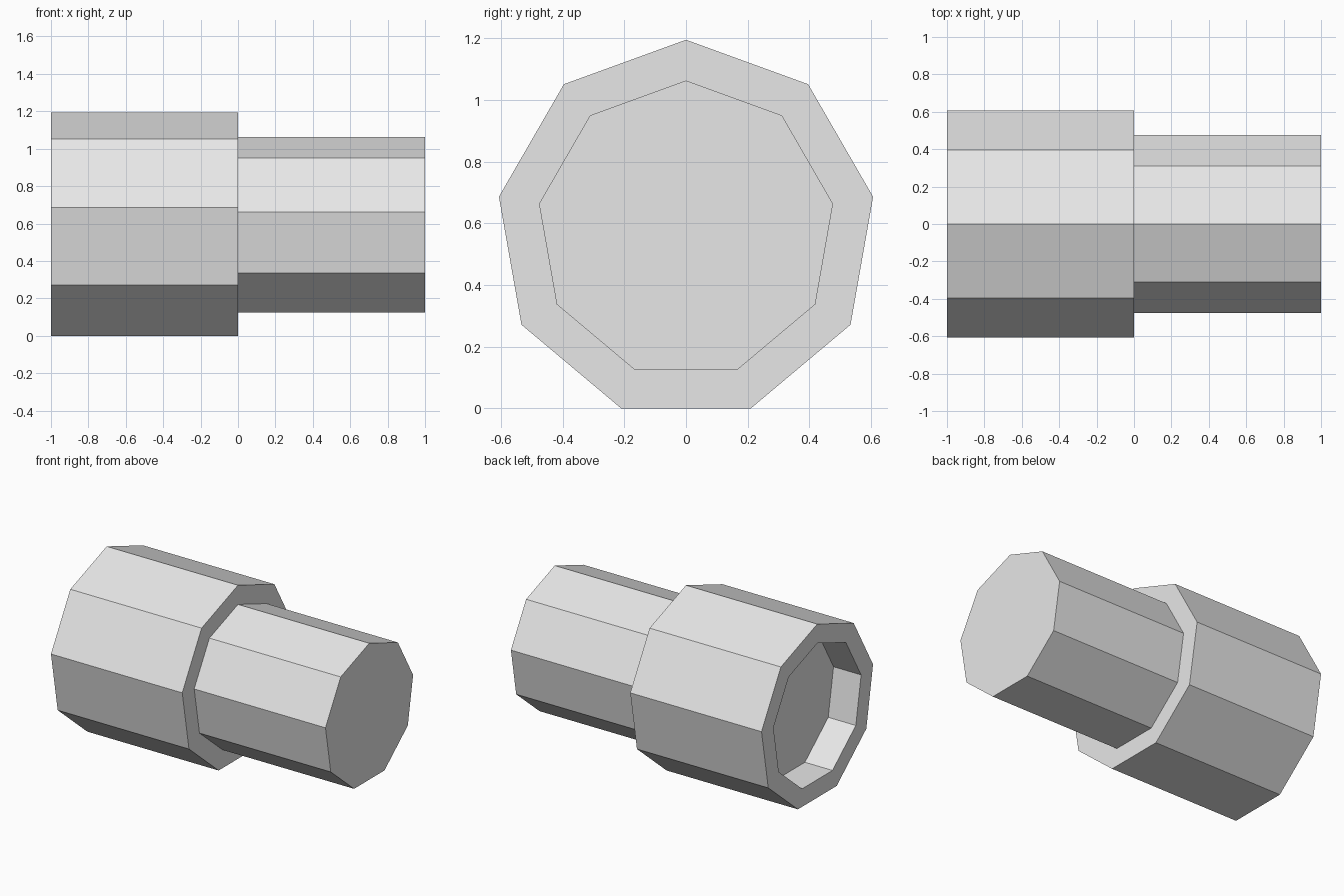
import bpy, bmesh, math

if "Cube" in bpy.data.objects:
    bpy.data.objects.remove(bpy.data.objects["Cube"], do_unlink=True)

SIDES = 9
OUTER, INNER = 0.616, 0.484
CENTRE_Z = OUTER * math.cos(math.pi / SIDES)   # bottom flat rests on z = 0
SOCKET_DEPTH = 0.21

# Single grey material
grey = bpy.data.materials.new("light grey")
grey.use_nodes = True
colour = (0.8, 0.8, 0.8, 1.0)
grey.diffuse_color = colour
grey.node_tree.nodes["Principled BSDF"].inputs["Base Color"].default_value = colour


def stepped_prism(name, profile):
    """Sweep (x, radius) points around the x axis as a faceted solid, capping both ends."""
    bm = bmesh.new()
    rings = []
    for x, r in profile:
        ring = []
        for i in range(SIDES):
            a = 2 * math.pi * i / SIDES
            ring.append(bm.verts.new((x, r * math.sin(a), CENTRE_Z + r * math.cos(a))))
        rings.append(ring)
    for a, b in zip(rings, rings[1:]):
        for i in range(SIDES):
            j = (i + 1) % SIDES
            bm.faces.new((a[i], a[j], b[j], b[i]))
    bm.faces.new(rings[0])
    bm.faces.new(rings[-1])
    bmesh.ops.recalc_face_normals(bm, faces=bm.faces)
    mesh = bpy.data.meshes.new(name)
    bm.to_mesh(mesh)
    bm.free()
    mesh.materials.append(grey)
    obj = bpy.data.objects.new(name, mesh)
    bpy.context.collection.objects.link(obj)
    return obj


# Socket floor, socket rim, wide sleeve, shoulder step, narrow plug
stepped_prism("pipe_connector", [
    (-1 + SOCKET_DEPTH, INNER),
    (-1, INNER),
    (-1, OUTER),
    (0, OUTER),
    (0, INNER),
    (1, INNER),
])
